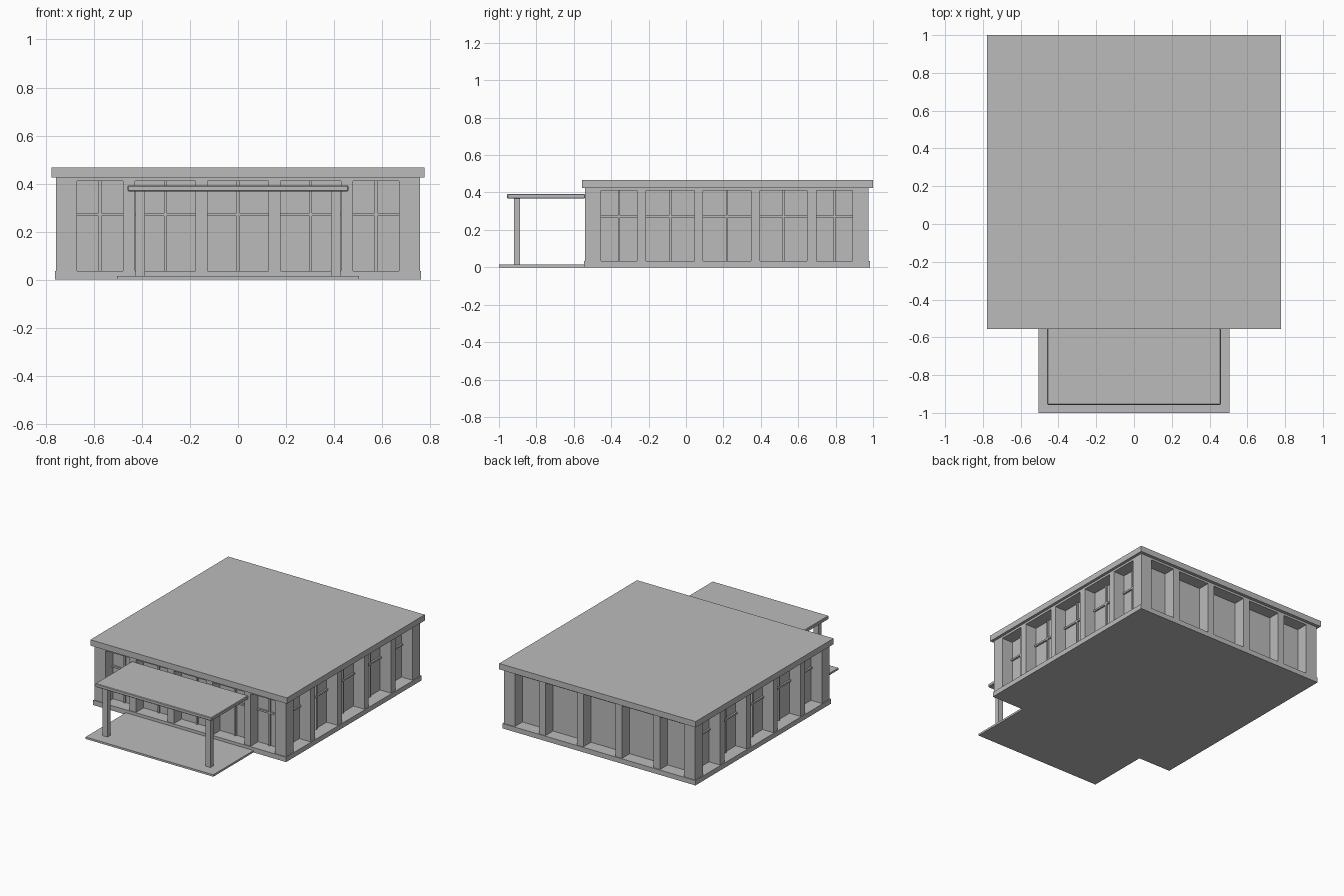
import bpy
import bmesh
from mathutils import Matrix, Vector

cube = bpy.data.objects.get("Cube")
if cube:
    bpy.data.objects.remove(cube, do_unlink=True)

grey = bpy.data.materials.new("plain grey")
grey.use_nodes = True
colour = (0.5, 0.5, 0.5, 1)
grey.diffuse_color = colour
grey.node_tree.nodes["Principled BSDF"].inputs["Base Color"].default_value = colour


def boxes(name, spans):
    """One object made of boxes, each given as x, y and z ranges."""
    bm = bmesh.new()
    for span in spans:
        centre = Vector([(a + b) / 2 for a, b in span])
        size = Vector([abs(b - a) for a, b in span])
        bmesh.ops.create_cube(bm, size=1, matrix=Matrix.Translation(centre) @ Matrix.Diagonal(size).to_4x4())
    mesh = bpy.data.meshes.new(name)
    bm.to_mesh(mesh)
    bm.free()
    mesh.materials.append(grey)
    obj = bpy.data.objects.new(name, mesh)
    bpy.context.collection.objects.link(obj)
    return obj


WX, FRONT, BACK = 0.757, -0.54, 0.977    # outer wall faces
CX, CF, CB = 0.67, -0.455, 0.89          # recessed pane faces
SILL, HEAD, EAVE = 0.035, 0.41, 0.425
RAIL = 0.265
BAR = 0.012                              # window bar thickness

# Bay openings along the front and back (x) and along the sides (y)
bays_x = [(-CX, -0.478), (-0.428, -0.178), (-0.128, 0.128), (0.178, 0.428), (0.478, CX)]
bays_y = [(CF, -0.262), (-0.213, 0.045), (0.092, 0.347), (0.395, 0.648), (0.697, CB)]


def gaps(bays):
    return [(a[1], b[0]) for a, b in zip(bays, bays[1:])]


# Base, core and roof
boxes("plinth", [((-0.763, 0.763), (-0.546, 0.983), (0, SILL))])
boxes("recessed_walls", [((-CX, CX), (CF, CB), (SILL, EAVE))])
boxes("roof_slab", [((-0.777, 0.777), (-0.557, 1), (EAVE, 0.467))])

# Corner piers and the pilasters between bays
x_sides = [(-WX, -CX), (CX, WX)]
y_sides = [(FRONT, CF), (CB, BACK)]
boxes("corner_piers", [(x, y, (SILL, EAVE)) for x in x_sides for y in y_sides])
boxes("end_pilasters", [(x, y, (SILL, EAVE)) for x in gaps(bays_x) for y in y_sides])
boxes("side_pilasters", [(x, y, (SILL, EAVE)) for x in x_sides for y in gaps(bays_y)])

# Lintels over the openings
boxes("end_lintels", [(x, y, (HEAD, EAVE)) for x in bays_x for y in y_sides])
boxes("side_lintels", [(x, y, (HEAD, EAVE)) for x in x_sides for y in bays_y])


# Window bars on the front and both sides: a central mullion and a rail
def window_bars(bay):
    mid = (bay[0] + bay[1]) / 2
    return [((mid - BAR / 2, mid + BAR / 2), (SILL, HEAD)),
            (bay, (RAIL, RAIL + BAR))]


boxes("front_window_bars", [(u, (CF - BAR, CF), z) for bay in bays_x for u, z in window_bars(bay)])
for name, s in (("left", 1), ("right", -1)):
    boxes(name + "_window_bars",
          [((s * CX, s * (CX + BAR)), u, z) for bay in bays_y for u, z in window_bars(bay)])

# Entrance porch
boxes("porch_floor", [((-0.505, 0.505), (-1, FRONT), (0, 0.014))])
canopy = boxes("porch_canopy", [((-0.46, 0.46), (-0.957, FRONT), (0.367, 0.392))])
bevel = canopy.modifiers.new("soft_edges", "BEVEL")
bevel.width = 0.004
bevel.segments = 1
boxes("porch_posts", [((s * 0.388, s * 0.427), (-0.92, -0.887), (0.014, 0.367)) for s in (-1, 1)])
